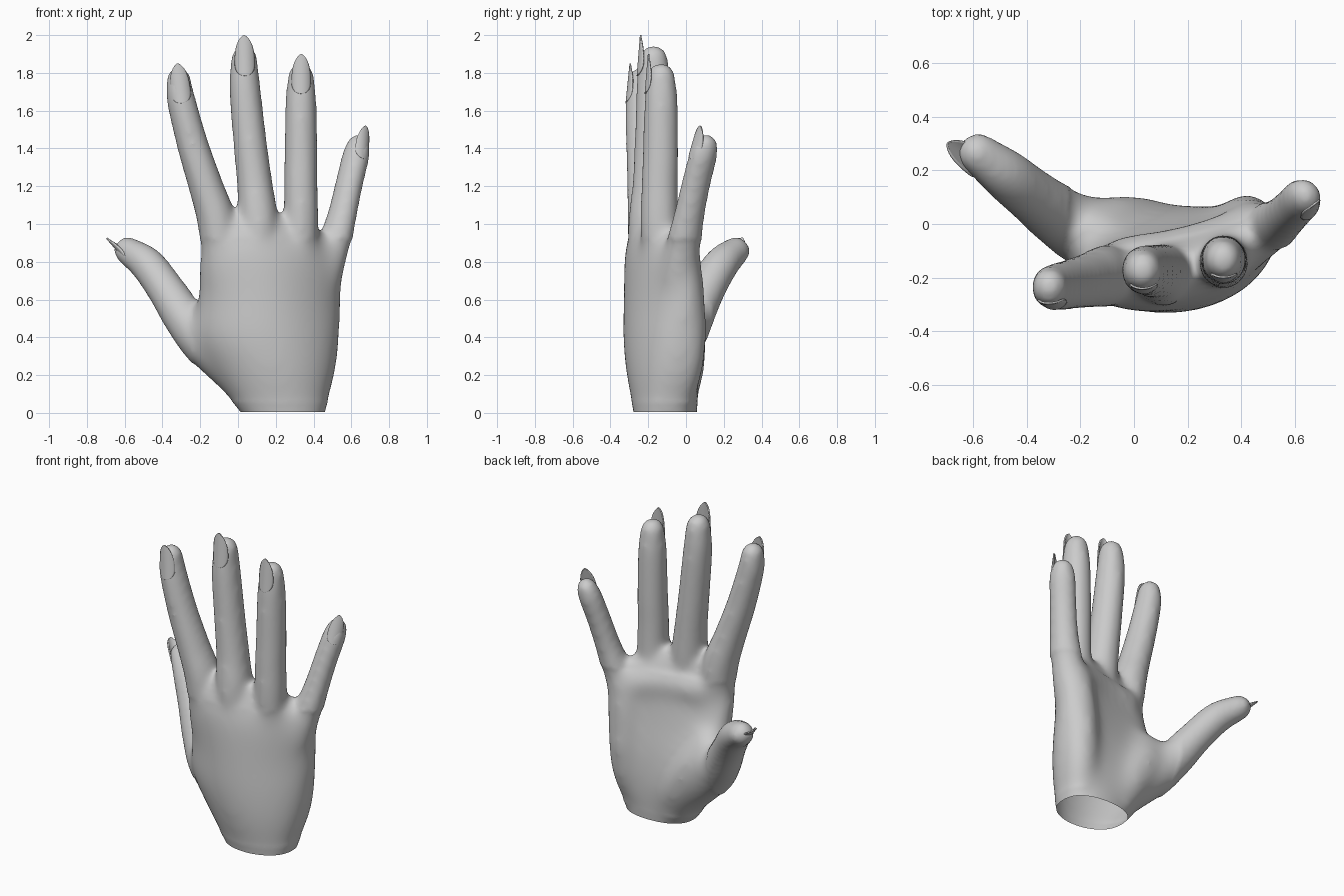
import bpy, bmesh, math
from mathutils import Vector

if "Cube" in bpy.data.objects:
    bpy.data.objects.remove(bpy.data.objects["Cube"])

SIDES = 24


def skin_rings(bm, rings):
    """Bridge a list of closed point rings and cap both ends."""
    loops = [[bm.verts.new(p) for p in ring] for ring in rings]
    n = len(loops[0])
    for a, b in zip(loops, loops[1:]):
        for i in range(n):
            j = (i + 1) % n
            bm.faces.new((a[i], a[j], b[j], b[i]))
    bm.faces.new(loops[0][::-1])
    bm.faces.new(loops[-1])


def catmull(points, steps=5):
    """Smooth a short list of tuples into a denser path."""
    pts = [Vector(p) for p in points]
    pts = [pts[0] * 2 - pts[1]] + pts + [pts[-1] * 2 - pts[-2]]
    out = []
    for a, b, c, d in zip(pts, pts[1:], pts[2:], pts[3:]):
        for k in range(steps):
            t = k / steps
            out.append(0.5 * (2 * b + (c - a) * t + (2 * a - 5 * b + 4 * c - d) * t * t
                              + (3 * b - a - 3 * c + d) * t ** 3))
    out.append(pts[-2])
    return out


def digit(bm, points, dorsal, depth):
    """Tapered round-ended tube along (x, y, z, radius) points."""
    path = catmull(points)
    pos = [p.to_3d() for p in path]
    rad = [p[3] + 0.006 for p in path]
    tang = [(pos[min(i + 1, len(pos) - 1)] - pos[max(i - 1, 0)]).normalized()
            for i in range(len(pos))]
    for a in (20, 40, 60, 75, 88):                   # rounded fingertip
        a = math.radians(a)
        pos.append(path[-1].to_3d() + tang[len(path) - 1] * (path[-1][3] + 0.012) * math.sin(a))
        rad.append(rad[len(path) - 1] * math.cos(a))
        tang.append(tang[len(path) - 1])
    rings = []
    for p, r, t in zip(pos, rad, tang):
        side = t.cross(Vector(dorsal)).normalized()
        up = side.cross(t)
        rings.append([p + side * r * math.cos(2 * math.pi * i / SIDES)
                      + up * r * depth * math.sin(2 * math.pi * i / SIDES)
                      for i in range(SIDES)])
    skin_rings(bm, rings)


bm = bmesh.new()

# palm: z, left x, right x, centre y at left / middle / right, half thickness
palm = [(-0.12, 0.10, 0.43, -0.11, -0.11, -0.10, 0.155),
        (0.00, 0.015, 0.46, -0.10, -0.11, -0.10, 0.168),
        (0.20, -0.14, 0.514, -0.06, -0.125, -0.06, 0.192),
        (0.40, -0.245, 0.540, -0.07, -0.145, -0.03, 0.190),
        (0.60, -0.213, 0.548, -0.12, -0.16, 0.0, 0.167),
        (0.80, -0.21, 0.555, -0.18, -0.17, 0.0, 0.145),
        (0.90, -0.19, 0.535, -0.20, -0.175, 0.0, 0.12),
        (0.98, -0.17, 0.41, -0.20, -0.18, -0.08, 0.095),
        (1.05, -0.12, 0.36, -0.20, -0.18, -0.11, 0.055)]
rings = []
for z, x0, x1, yl, ym, yr, t in catmull(palm, 4):
    ring = []
    for i in range(40):
        a = 2 * math.pi * i / 40
        u, s = math.cos(a), math.sin(a)
        c = ym + (yr - yl) / 2 * u + ((yr + yl) / 2 - ym) * u * u
        ring.append(((x0 + x1) / 2 + (x1 - x0) / 2 * u,
                     c + t * math.copysign(abs(s) ** 0.8, s), z))
    rings.append(ring)
skin_rings(bm, rings)

# palm pads: thumb side, little finger side, below the fingers
BACK = (0, -1, 0)
digit(bm, [(0.13, -0.05, 0.06, 0.10), (0.03, -0.018, 0.25, 0.118),
           (-0.07, -0.008, 0.42, 0.108), (-0.12, -0.04, 0.55, 0.085)], BACK, 1.0)
digit(bm, [(0.37, -0.06, 0.06, 0.09), (0.41, -0.008, 0.25, 0.10), (0.42, 0.002, 0.45, 0.106),
           (0.43, -0.003, 0.7, 0.096), (0.44, -0.01, 0.8, 0.085)], BACK, 1.0)
digit(bm, [(-0.07, -0.13, 0.84, 0.085), (0.12, -0.115, 0.85, 0.09), (0.3, -0.068, 0.84, 0.09),
           (0.45, 0.0, 0.8, 0.083)], BACK, 1.0)

# fingers and thumb
digit(bm, [(-0.08, -0.19, 0.70, 0.09), (-0.11, -0.195, 1.0, 0.098), (-0.17, -0.21, 1.2, 0.087),
           (-0.24, -0.225, 1.42, 0.079), (-0.302, -0.235, 1.66, 0.071),
           (-0.314, -0.235, 1.76, 0.061)], BACK, 1.12)
digit(bm, [(0.13, -0.19, 0.70, 0.09), (0.11, -0.19, 1.0, 0.1), (0.09, -0.18, 1.2, 0.09),
           (0.065, -0.175, 1.42, 0.084), (0.036, -0.172, 1.72, 0.078),
           (0.033, -0.172, 1.872, 0.065)], BACK, 1.1)
digit(bm, [(0.32, -0.13, 0.70, 0.09), (0.333, -0.14, 1.0, 0.088), (0.332, -0.14, 1.2, 0.085),
           (0.333, -0.135, 1.36, 0.083), (0.333, -0.132, 1.65, 0.077),
           (0.333, -0.132, 1.78, 0.064)], BACK, 1.08)
PINKY = (0.6, -0.8, 0)
digit(bm, [(0.45, -0.04, 0.70, 0.088), (0.512, -0.01, 0.9, 0.08), (0.552, 0.018, 1.05, 0.069),
           (0.59, 0.055, 1.22, 0.065), (0.624, 0.09, 1.36, 0.064),
           (0.636, 0.103, 1.41, 0.057)], PINKY, 1.15)
THUMB = (-0.65, 0.1, -0.7)
digit(bm, [(0.02, -0.07, 0.17, 0.11), (-0.16, -0.035, 0.36, 0.128), (-0.28, 0.03, 0.5, 0.112),
           (-0.38, 0.105, 0.65, 0.098), (-0.48, 0.185, 0.785, 0.091),
           (-0.578, 0.26, 0.855, 0.073)], THUMB, 0.97)

# fuse everything into one skin, soften the webs, then open the wrist
bmesh.ops.recalc_face_normals(bm, faces=bm.faces)
mesh = bpy.data.meshes.new("hand")
bm.to_mesh(mesh)
bm.free()
hand = bpy.data.objects.new("hand", mesh)
bpy.context.collection.objects.link(hand)
rm = hand.modifiers.new("fuse", 'REMESH')
rm.mode = 'VOXEL'
rm.voxel_size = 0.016
sm = hand.modifiers.new("soften", 'SMOOTH')
sm.factor = 0.5
sm.iterations = 24
fused = bpy.data.meshes.new_from_object(hand.evaluated_get(bpy.context.evaluated_depsgraph_get()))
hand.modifiers.clear()
bm = bmesh.new()
bm.from_mesh(fused)
# melt the pads into the palm with extra smoothing there
soft = [v for v in bm.verts if 0.06 < v.co.z < 0.92 and v.co.x > -0.24]
for _ in range(40):
    bmesh.ops.smooth_vert(bm, verts=soft, factor=0.5, use_axis_x=True,
                          use_axis_y=True, use_axis_z=True)
bmesh.ops.bisect_plane(bm, geom=bm.verts[:] + bm.edges[:] + bm.faces[:],
                       plane_co=(0, 0, 0.005), plane_no=(0, 0, 1), clear_inner=True)
for f in bm.faces:
    f.smooth = True
bm.to_mesh(mesh)
bm.free()


def nail(name, base, tip, dorsal, half_width, curve=0.063):
    """Almond-shaped curved plate from cuticle to pointed tip."""
    base, tip = Vector(base), Vector(tip)
    axis = tip - base
    side = axis.cross(Vector(dorsal)).normalized()
    up = side.cross(axis.normalized())
    nb = bmesh.new()
    rows, cols = 18, 10
    grid = []
    for i in range(rows + 1):
        t = 0.5 - 0.5 * math.cos(math.pi * i / rows)
        if t < 0.3:
            w = math.sqrt(max(0, 1 - (1 - t / 0.3) ** 2))
        else:
            w = max(0, 1 - ((t - 0.3) / 0.7) ** 2.2) ** 0.7
        w = max(w, 0.03) * half_width
        row = []
        for j in range(cols + 1):
            a = (2 * j / cols - 1) * w / curve
            row.append(nb.verts.new(base + axis * t + side * curve * math.sin(a)
                                    - up * curve * (1 - math.cos(a))))
        grid.append(row)
    for a, b in zip(grid, grid[1:]):
        for j in range(cols):
            nb.faces.new((a[j], a[j + 1], b[j + 1], b[j])).smooth = True
    me = bpy.data.meshes.new(name)
    nb.to_mesh(me)
    nb.free()
    ob = bpy.data.objects.new(name, me)
    bpy.context.collection.objects.link(ob)
    so = ob.modifiers.new("thickness", 'SOLIDIFY')
    so.thickness = 0.008
    so.offset = 0


# nails
nail("index_nail", (-0.297, -0.316, 1.64), (-0.32, -0.295, 1.85), BACK, 0.06)
nail("middle_nail", (0.038, -0.257, 1.785), (0.032, -0.24, 2.0), BACK, 0.06)
nail("ring_nail", (0.334, -0.215, 1.69), (0.335, -0.198, 1.90), BACK, 0.056)
nail("pinky_nail", (0.662, 0.026, 1.345), (0.675, 0.077, 1.52), PINKY, 0.048, 0.06)
nail("thumb_nail", (-0.575, 0.205, 0.79), (-0.695, 0.3, 0.925), THUMB, 0.058)
